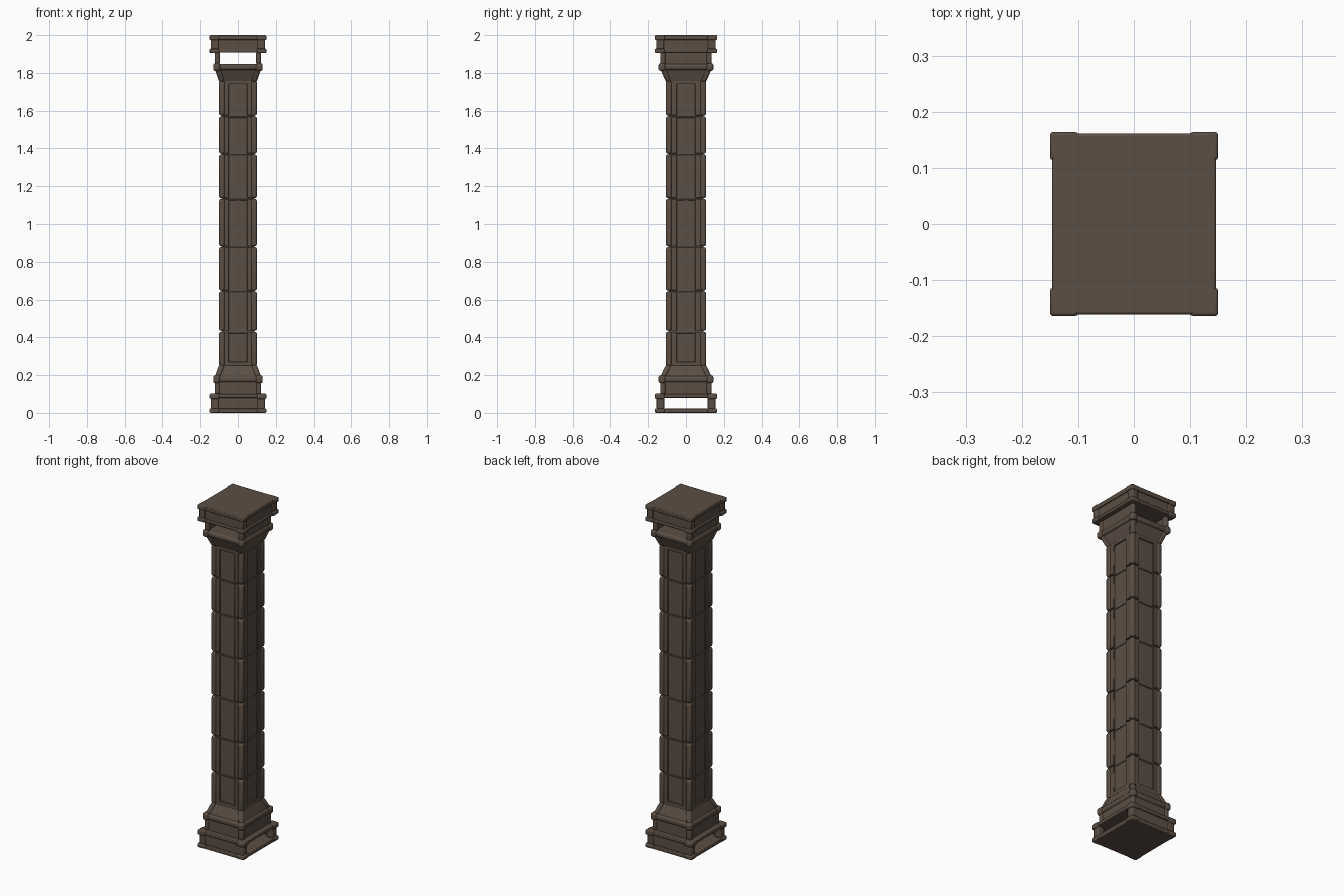
import bpy, bmesh

if "Cube" in bpy.data.objects:
    bpy.data.objects.remove(bpy.data.objects["Cube"])

stone = bpy.data.materials.new("brown stone")
stone.diffuse_color = (0.105, 0.077, 0.058, 1)
stone.use_nodes = True
stone.node_tree.nodes["Principled BSDF"].inputs["Base Color"].default_value = stone.diffuse_color


def block(bm, lo, hi, z0, z1, lo2=None, hi2=None):
    """Box from lo(x,y) to hi(x,y); lo2/hi2 give a different top rectangle."""
    lo2, hi2 = lo2 or lo, hi2 or hi
    v = []
    for a, b, z in ((lo, hi, z0), (lo2, hi2, z1)):
        v += [bm.verts.new((x, y, z)) for x, y in
              ((a[0], a[1]), (b[0], a[1]), (b[0], b[1]), (a[0], b[1]))]
    for f in ((0, 1, 2, 3), (4, 5, 6, 7), (0, 1, 5, 4), (1, 2, 6, 5), (2, 3, 7, 6), (3, 0, 4, 7)):
        bm.faces.new([v[i] for i in f])


def slab(bm, hx, hy, z0, z1, hx2=None, hy2=None):
    hx2, hy2 = hx2 or hx, hy2 or hy
    block(bm, (-hx, -hy), (hx, hy), z0, z1, (-hx2, -hy2), (hx2, hy2))


def corners(bm, hx, hy, w, z0, z1, hx2=None, hy2=None):
    """Four corner blocks of width w inside the half sizes hx, hy."""
    hx2, hy2 = hx2 or hx, hy2 or hy
    for sx in (-1, 1):
        for sy in (-1, 1):
            block(bm, (sx * (hx - w), sy * (hy - w)), (sx * hx, sy * hy), z0, z1,
                  (sx * (hx2 - w), sy * (hy2 - w)), (sx * hx2, sy * hy2))


def plates(bm, axis, hx, hy, z0, z1, t=0.012):
    """Pair of thin wall plates facing +-x or +-y."""
    for s in (-1, 1):
        if axis == 'x':
            block(bm, (s * hx - s * t, -hy), (s * hx, hy), z0, z1)
        else:
            block(bm, (-hx, s * hy - s * t), (hx, s * hy), z0, z1)


def finish(bm, name, width, seg=2):
    bmesh.ops.recalc_face_normals(bm, faces=bm.faces)
    me = bpy.data.meshes.new(name)
    bm.to_mesh(me)
    bm.free()
    me.materials.append(stone)
    ob = bpy.data.objects.new(name, me)
    bpy.context.collection.objects.link(ob)
    if width:
        m = ob.modifiers.new("bevel", 'BEVEL')
        m.width, m.segments = width, seg
    return ob


# plinth: bottom sheet, lip and front/back boards, open on the x sides
bm = bmesh.new()
slab(bm, 0.146, 0.16, 0, 0.022)
plates(bm, 'y', 0.13, 0.151, 0.02, 0.082)
slab(bm, 0.146, 0.16, 0.08, 0.1)
finish(bm, "plinth", 0.004)
bm = bmesh.new()
corners(bm, 0.15, 0.164, 0.05, 0, 0.024)
corners(bm, 0.142, 0.155, 0.04, 0.02, 0.082)
corners(bm, 0.15, 0.164, 0.05, 0.074, 0.102)
finish(bm, "plinth_corners", 0.006)

# lower neck
bm = bmesh.new()
slab(bm, 0.117, 0.13, 0.098, 0.165)
finish(bm, "lower_neck", 0.002)

# upper neck: only the x sides are walled, front and back stay open
bm = bmesh.new()
plates(bm, 'x', 0.117, 0.12, 1.845, 1.912)
finish(bm, "upper_neck", 0.002)

bm = bmesh.new()
for z0, z1 in ((0.098, 0.165), (1.845, 1.912)):
    corners(bm, 0.123, 0.136, 0.027, z0, z1)
finish(bm, "neck_corners", 0.008)

# rolls between necks and flares
bm = bmesh.new()
for z0, z1 in ((0.162, 0.196), (1.816, 1.848)):
    slab(bm, 0.125, 0.139, z0, z1)
finish(bm, "roll_mouldings", 0.012, 3)
bm = bmesh.new()
for z0, z1 in ((0.157, 0.2), (1.81, 1.852)):
    corners(bm, 0.131, 0.145, 0.036, z0, z1)
finish(bm, "roll_corners", 0.012, 3)

# flares into the shaft
bm = bmesh.new()
slab(bm, 0.116, 0.13, 0.19, 0.252, 0.094, 0.1)
slab(bm, 0.094, 0.1, 1.755, 1.822, 0.116, 0.13)
finish(bm, "flares", 0.003)
bm = bmesh.new()
corners(bm, 0.122, 0.136, 0.03, 0.19, 0.255, 0.1, 0.106)
corners(bm, 0.1, 0.106, 0.03, 1.752, 1.822, 0.122, 0.136)
finish(bm, "flare_corners", 0.01)

# cap
bm = bmesh.new()
slab(bm, 0.146, 0.16, 1.908, 1.925)
slab(bm, 0.138, 0.152, 1.92, 1.98)
slab(bm, 0.146, 0.161, 1.975, 2.0)
finish(bm, "cap", 0.004)
bm = bmesh.new()
corners(bm, 0.15, 0.164, 0.05, 1.905, 1.928)
corners(bm, 0.143, 0.157, 0.04, 1.922, 1.982)
corners(bm, 0.15, 0.164, 0.05, 1.974, 2.0)
finish(bm, "cap_corners", 0.005)

# shaft core, whose faces are the sunken panels
bm = bmesh.new()
slab(bm, 0.087, 0.093, 0.24, 1.77)
finish(bm, "shaft_panels", 0)

# shaft stones: rounded corner posts and flat frame strips per course
posts, frames = bmesh.new(), bmesh.new()
levels = [0.245, 0.432, 0.645, 0.88, 1.135, 1.37, 1.572, 1.762]
for i, (a, b) in enumerate(zip(levels, levels[1:])):
    a, b = a + 0.003, b - 0.003
    corners(posts, 0.1, 0.106, 0.03, a, b)
    for s in (-1, 1):
        for y in (-0.094, 0.094):
            block(frames, (s * 0.048, y - 0.007), (s * 0.076, y + 0.007), a, b)
        for x in (-0.088, 0.088):
            block(frames, (x - 0.007, s * 0.048), (x + 0.007, s * 0.083), a, b)
    # closing rails of the first and last panel
    rail = (a, 0.272) if i == 0 else (1.74, b) if i == 6 else None
    if rail:
        plates(frames, 'x', 0.095, 0.08, *rail)
        plates(frames, 'y', 0.075, 0.101, *rail)
# thin course lips across the panels
for z in levels[1:-1]:
    slab(frames, 0.091, 0.097, z - 0.011, z - 0.003)
finish(posts, "shaft_corner_posts", 0.009)
finish(frames, "shaft_frames", 0.002, 1)

for ob in list(bpy.context.collection.objects):
    bpy.ops.object.select_all(action='DESELECT')
    ob.select_set(True)
    bpy.context.view_layer.objects.active = ob
    bpy.ops.object.shade_smooth_by_angle()
